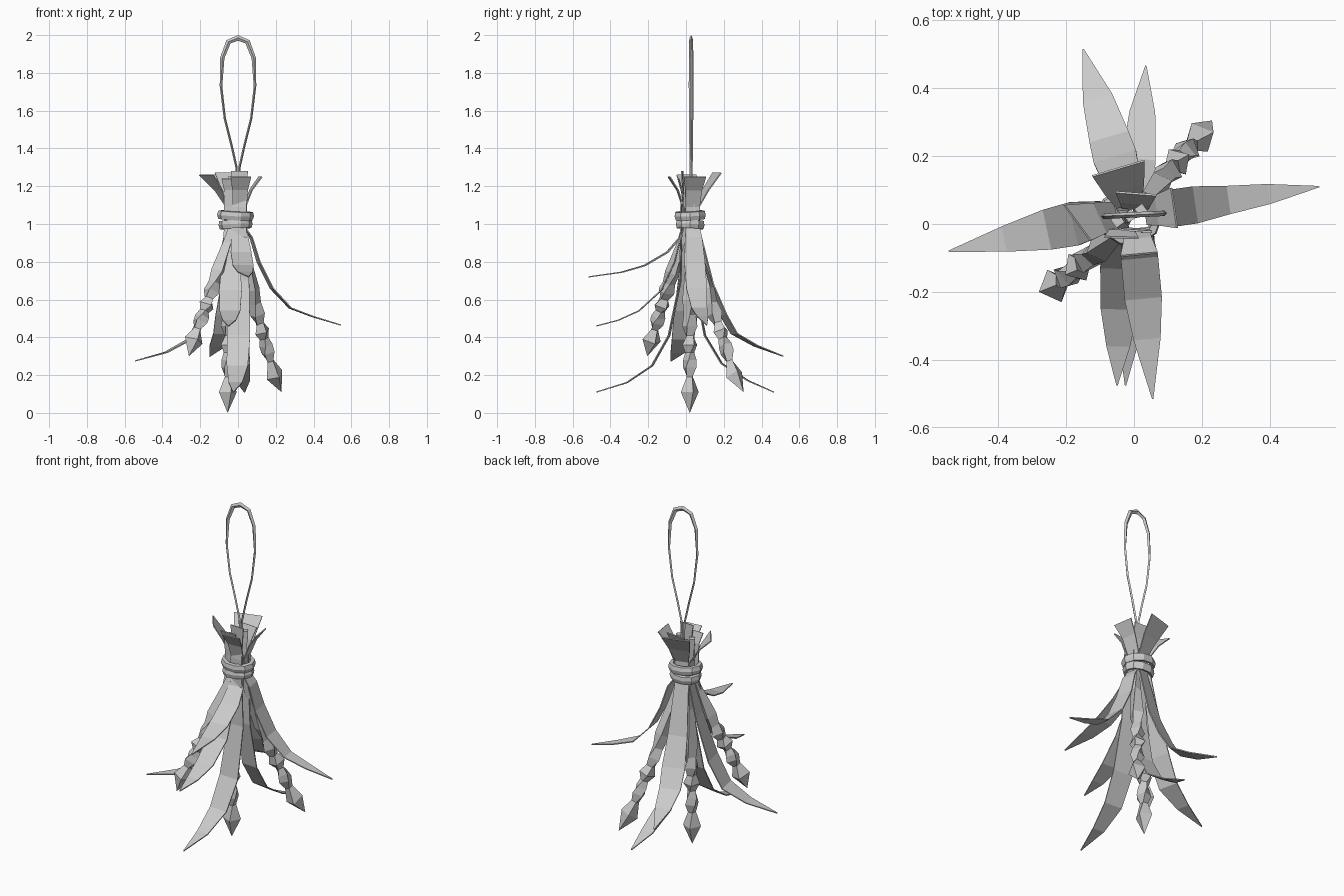
import bpy, bmesh, math
from mathutils import Vector, Matrix

cube = bpy.data.objects.get("Cube")
if cube:
    bpy.data.objects.remove(cube)

GREY = (0.6, 0.6, 0.6, 1)
mat = bpy.data.materials.new("dried_grey")
mat.use_nodes = True
mat.diffuse_color = GREY
mat.node_tree.nodes["Principled BSDF"].inputs["Base Color"].default_value = GREY


def make(name, rows, ring=False, loop=False):
    """Skin consecutive rows of points; ring closes each row, loop joins last row to first."""
    bm = bmesh.new()
    vs = [[bm.verts.new(p) for p in row] for row in rows]
    pairs = list(zip(vs, vs[1:])) + ([(vs[-1], vs[0])] if loop else [])
    for a, b in pairs:
        n = len(a)
        for i in range(n if ring else n - 1):
            j = (i + 1) % n
            bm.faces.new((a[i], a[j], b[j], b[i]))
    if ring and not loop:
        bm.faces.new(vs[0])
        bm.faces.new(vs[-1])
    bmesh.ops.remove_doubles(bm, verts=bm.verts, dist=0.0004)
    bmesh.ops.recalc_face_normals(bm, faces=bm.faces)
    me = bpy.data.meshes.new(name)
    bm.to_mesh(me)
    bm.free()
    me.materials.append(mat)
    ob = bpy.data.objects.new(name, me)
    bpy.context.collection.objects.link(ob)
    return ob


def leaf(name, base, tip, top, body, twist=0):
    """Thin blade: flared stub above the tie, then rows of (distance out, height, half width)."""
    out = Vector((tip[0] - base[0], tip[1] - base[1], 0))
    reach = out.length
    out.normalize()
    side = Vector((-out.y, out.x, 0))
    r, z, w = top
    rows = [(r, z, w), (r * 0.5 + 0.01, 1.18, w * 0.75), (0.035, 1.09, 0.038), (0.035, 0.98, 0.038)]
    rows += body + [(reach, tip[2], 0.002)]
    o = Vector((base[0], base[1], 0))
    pts = []
    for k, (d, h, hw) in enumerate(rows):
        c = o + out * d + Vector((0, 0, h))
        across = Matrix.Rotation(twist * max(0, 1 - k / 2), 3, 'Z') @ side * hw
        pts.append([c - across, c + across])
    solid = make(name, pts).modifiers.new("thickness", 'SOLIDIFY')
    solid.thickness = 0.006
    solid.offset = 0


# Leaves
leaf("left_leaf", (0, 0.03), (0.545, 0.11, 0.465), (0.12, 1.25, 0.06),
     [(0.07, 0.93, 0.045), (0.11, 0.80, 0.055), (0.18, 0.66, 0.055), (0.28, 0.555, 0.042), (0.4, 0.51, 0.03)])
leaf("right_leaf", (-0.02, 0.035), (-0.545, -0.08, 0.275), (0.15, 1.26, 0.065),
     [(0.08, 0.78, 0.05), (0.16, 0.54, 0.065), (0.24, 0.39, 0.06), (0.37, 0.32, 0.038)], twist=0.42)
leaf("back_right_leaf", (-0.005, 0.025), (-0.15, 0.515, 0.30), (0.145, 1.27, 0.08),
     [(0.11, 0.68, 0.055), (0.18, 0.52, 0.065), (0.24, 0.42, 0.06), (0.36, 0.355, 0.045)])
leaf("back_left_leaf", (0, 0.01), (0.035, 0.465, 0.11), (0.08, 1.25, 0.06),
     [(0.04, 0.68, 0.045), (0.09, 0.41, 0.05), (0.18, 0.26, 0.05), (0.32, 0.17, 0.038)])
leaf("front_high_leaf", (0.005, 0.02), (0.055, -0.515, 0.72), (0.11, 1.25, 0.055),
     [(0.05, 0.93, 0.045), (0.12, 0.85, 0.055), (0.24, 0.78, 0.055), (0.36, 0.745, 0.04)])
leaf("front_middle_leaf", (-0.035, 0.02), (-0.05, -0.475, 0.46), (0.06, 1.24, 0.05),
     [(0.08, 0.80, 0.048), (0.15, 0.65, 0.06), (0.27, 0.54, 0.055), (0.38, 0.49, 0.035)])
leaf("front_low_leaf", (0.01, 0.01), (-0.025, -0.475, 0.11), (0.03, 1.28, 0.045),
     [(0.04, 0.70, 0.052), (0.10, 0.41, 0.062), (0.19, 0.25, 0.056), (0.325, 0.16, 0.036)])


def along(path, d):
    for a, b in zip(path, path[1:]):
        seg = (b - a).length
        if d <= seg or b is path[-1]:
            return a + (b - a) * (d / seg), (b - a).normalized()
        d -= seg


# Budded stems: (distance from tip, radius)
BUDS = [(0, 0), (0.11, 0.05), (0.19, 0.022), (0.24, 0.04), (0.28, 0.036), (0.32, 0.024), (0.36, 0.045),
        (0.41, 0.026), (0.46, 0.043), (0.52, 0.032), (0.60, 0.042), (0.80, 0.028), (0.95, 0.018), (1.2, 0.02)]


def stem(name, pts, scale, fat):
    path = [Vector(p) for p in pts]
    rows = []
    for k, (d, r) in enumerate(BUDS):
        c, t = along(path, d * scale)
        x = t.cross(Vector((0, 1, 0))).normalized()
        y = t.cross(x)
        rows.append([c + (x * math.cos(a) + y * math.sin(a)) * r * fat
                     for a in (math.tau * i / 4 + k * 0.35 for i in range(4))])
    make(name, rows, ring=True)


stem("back_left_stem", [(0.23, 0.305, 0.11), (0.19, 0.25, 0.21), (0.15, 0.21, 0.35), (0.10, 0.15, 0.53),
                        (0.045, 0.07, 0.80), (0.01, 0.03, 1.0), (0.02, 0.04, 1.22)], 1.0, 1.0)
stem("front_right_stem", [(-0.26, -0.205, 0.30), (-0.22, -0.17, 0.43), (-0.17, -0.13, 0.56),
                          (-0.09, -0.06, 0.78), (-0.03, 0.0, 1.0), (-0.05, 0.01, 1.24)], 0.82, 1.05)
stem("centre_stem", [(-0.055, 0.02, 0.0), (-0.05, 0.02, 0.5), (-0.02, 0.02, 1.0), (-0.01, 0.025, 1.25)], 1.0, 1.0)


# Tie bands with a rounded, angular section
def band(name, z, rx, ry, tilt):
    rows = []
    turn = Matrix.Rotation(tilt, 3, 'Y') @ Matrix.Rotation(tilt, 3, 'X')
    for i in range(10):
        a = math.tau * i / 10
        row = []
        for k, h in ((0.75, -0.018), (0.95, -0.022), (1.03, 0), (0.97, 0.022), (0.75, 0.024)):
            p = turn @ Vector((math.cos(a) * rx * k, math.sin(a) * ry * k, h))
            row.append(p + Vector((-0.013, 0.022, z)))
        rows.append(row)
    make(name, rows, ring=True, loop=True)


band("upper_band", 1.045, 0.095, 0.084, 0.05)
band("lower_band", 0.997, 0.088, 0.077, -0.05)

# Hanging loop: thin cord bent into a teardrop, knotted into the bundle
half = [(0.006, 1.1), (0.008, 1.3), (0.035, 1.42), (0.07, 1.56), (0.09, 1.73), (0.083, 1.88), (0.05, 1.965)]
cord = [(-x, z) for x, z in half] + [(0, 1.985)] + [(x, z) for x, z in reversed(half)]
rows = []
for i, (x, z) in enumerate(cord):
    a, b = cord[max(i - 1, 0)], cord[min(i + 1, len(cord) - 1)]
    t = Vector((b[0] - a[0], 0, b[1] - a[1])).normalized()
    n = Vector((-t.z, 0, t.x))
    w = 0.006 + 0.009 * max(0, (z - 1.7) / 0.3)
    c = Vector((x, 0.027 + x * 0.05, z))
    rows.append([c + n * w, c + Vector((0, 0.008, 0)), c - n * w, c - Vector((0, 0.008, 0))])
make("hanging_loop", rows, ring=True)
